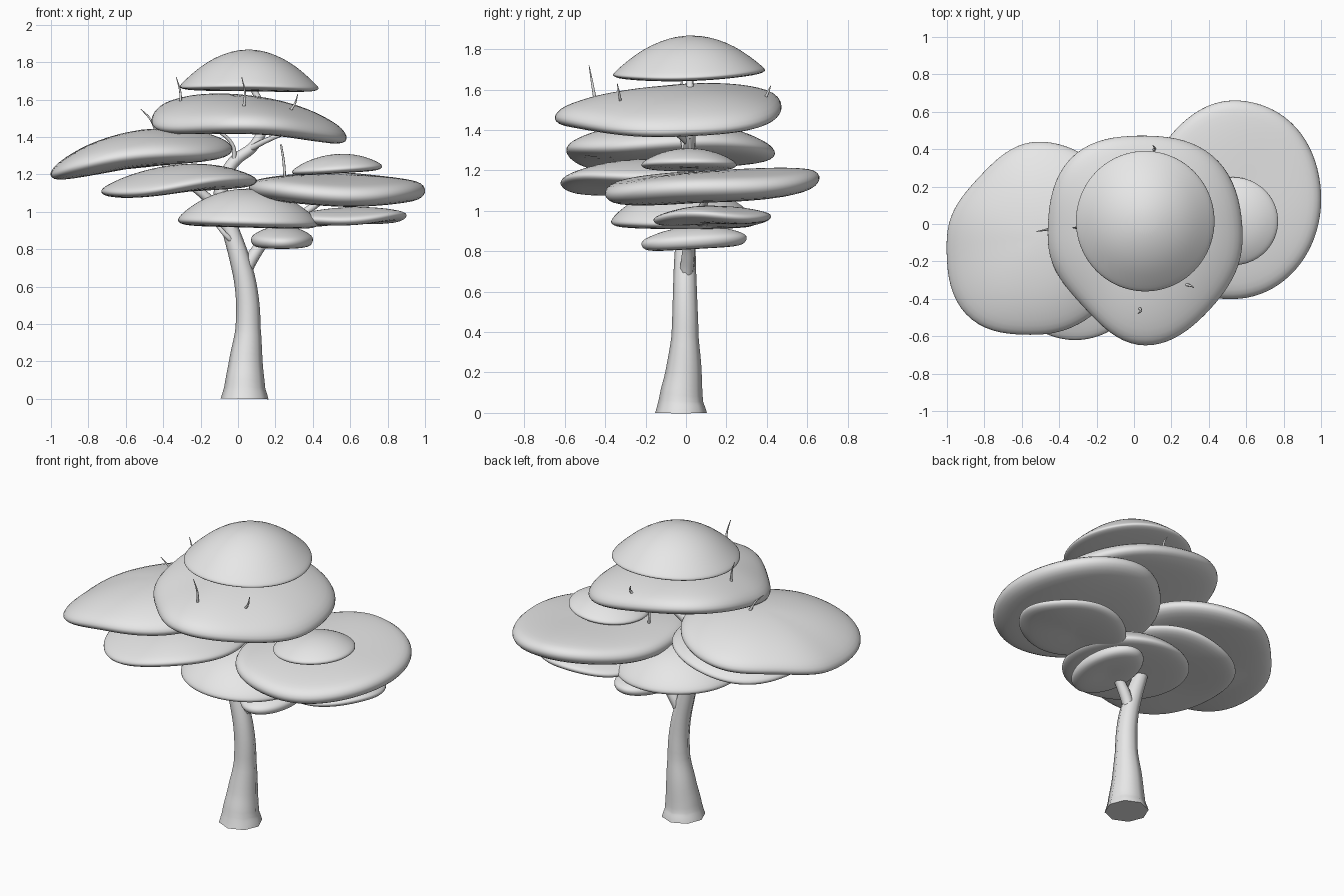
import bpy, bmesh, math

cube = bpy.data.objects.get("Cube")
if cube:
    bpy.data.objects.remove(cube, do_unlink=True)

# One plain colour for the whole tree
grey = bpy.data.materials.new("light_grey")
grey.use_nodes = True
grey.diffuse_color = (0.8, 0.8, 0.8, 1)
grey.node_tree.nodes["Principled BSDF"].inputs["Base Color"].default_value = (0.8, 0.8, 0.8, 1)


def add_object(name, mesh):
    obj = bpy.data.objects.new(name, mesh)
    bpy.context.collection.objects.link(obj)
    mesh.materials.clear()
    mesh.materials.append(grey)
    for poly in mesh.polygons:
        poly.use_smooth = True
    return obj


# Cross-section of a foliage pad: radius and height, domed top, flatter base
PROFILE = [(0.25, 0.95), (0.5, 0.79), (0.7, 0.57), (0.86, 0.32), (0.965, 0.12), (1.015, -0.15),
           (1, -0.5), (0.94, -0.8), (0.8, -0.95), (0.5, -1), (0.25, -0.95)]
SEGMENTS = 40


def outline(angle, diagonals):
    """Radius factor: 1 on the axes, eased to a diagonal factor in each quadrant."""
    quadrant = int(angle / (math.pi / 2)) % 4
    return 1 + (diagonals[quadrant] - 1) * math.sin(2 * angle) ** 2


def foliage(name, x, y, z, half_x, half_y, dome, belly,
            tilt_x=0, tilt_y=0, bend_x=0, bend_y=0, twist=0, ripple=0,
            diagonals=(1, 1, 1, 1), steepness=1):
    bm = bmesh.new()

    def vert(r, t, angle):
        f = r * outline(angle, diagonals)
        u, v = f * math.cos(angle), f * math.sin(angle)
        lift = tilt_x * u + tilt_y * v + bend_x * u * u + bend_y * v * v + twist * u * v
        lift += ripple * r * r * math.sin(3 * angle + x * 5)
        height = dome * t ** steepness if t > 0 else belly * t
        return bm.verts.new((x + u * half_x, y + v * half_y, z + lift + height))

    angles = [i * math.tau / SEGMENTS for i in range(SEGMENTS)]
    rings = [[vert(r, t, a) for a in angles] for r, t in PROFILE]
    crown, base = vert(0, 1, 0), vert(0, -0.9, 0)
    for i in range(SEGMENTS):
        j = (i + 1) % SEGMENTS
        bm.faces.new((crown, rings[0][i], rings[0][j]))
        bm.faces.new((base, rings[-1][j], rings[-1][i]))
        for upper, lower in zip(rings, rings[1:]):
            bm.faces.new((upper[i], lower[i], lower[j], upper[j]))
    bmesh.ops.recalc_face_normals(bm, faces=bm.faces)
    mesh = bpy.data.meshes.new(name)
    bm.to_mesh(mesh)
    bm.free()
    obj = add_object(name, mesh)
    obj.modifiers.new("smooth", "SUBSURF").levels = 1
    obj.modifiers["smooth"].render_levels = 1


# Foliage layers from the top down
foliage("crown_foliage", 0.06, 0.015, 1.67, 0.37, 0.375, 0.2, 0.025,
        tilt_x=-0.005, tilt_y=0.012, bend_y=0.02, steepness=1.15)
foliage("upper_foliage", 0.06, -0.09, 1.51, 0.52, 0.56, 0.11, 0.075,
        tilt_x=-0.045, tilt_y=0.035, bend_x=-0.055, bend_y=-0.005, twist=-0.045, ripple=0.01,
        diagonals=(1.07, 1.1, 0.89, 0.93), steepness=0.7)
foliage("right_upper_foliage", -0.515, -0.075, 1.3, 0.485, 0.515, 0.14, 0.065,
        tilt_x=0.06, bend_x=-0.015, bend_y=0.01, ripple=-0.012,
        diagonals=(1, 0.9, 1.12, 1), steepness=0.85)
foliage("left_small_foliage", 0.53, 0.015, 1.235, 0.24, 0.235, 0.075, 0.03, tilt_x=0.015)
foliage("right_lower_foliage", -0.315, -0.16, 1.15, 0.415, 0.46, 0.105, 0.05,
        tilt_x=0.04, ripple=0.012, diagonals=(1, 1.04, 1, 1))
foliage("left_foliage", 0.53, 0.13, 1.125, 0.47, 0.53, 0.075, 0.085,
        tilt_x=-0.01, tilt_y=0.03, bend_x=0.015, bend_y=0.02, ripple=0.01,
        diagonals=(1.02, 0.96, 1.07, 1), steepness=0.6)
foliage("middle_foliage", 0.055, -0.01, 0.955, 0.375, 0.36, 0.17, 0.04, tilt_x=-0.01)
foliage("left_lower_foliage", 0.575, 0.13, 0.975, 0.325, 0.29, 0.05, 0.045,
        tilt_x=0.015, ripple=0.01)
foliage("lowest_foliage", 0.235, 0.04, 0.865, 0.165, 0.26, 0.06, 0.055, tilt_y=0.015)


def limb(name, points):
    """Tapered eight-sided tube through (x, y, z, radius) points."""
    curve = bpy.data.curves.new(name + "_path", "CURVE")
    curve.dimensions = "3D"
    curve.bevel_depth = 1
    curve.bevel_resolution = 2
    curve.resolution_u = 5
    curve.use_fill_caps = True
    spline = curve.splines.new("BEZIER")
    spline.bezier_points.add(len(points) - 1)
    for bp, (x, y, z, r) in zip(spline.bezier_points, points):
        bp.co = (x, y, z)
        bp.radius = r
        bp.handle_left_type = bp.handle_right_type = "AUTO"
    path = bpy.data.objects.new(name + "_path", curve)
    bpy.context.collection.objects.link(path)
    bpy.context.view_layer.update()
    graph = bpy.context.evaluated_depsgraph_get()
    mesh = bpy.data.meshes.new_from_object(path.evaluated_get(graph))
    bpy.data.objects.remove(path, do_unlink=True)
    obj = add_object(name, mesh)
    bpy.ops.object.select_all(action="DESELECT")
    obj.select_set(True)
    bpy.context.view_layer.objects.active = obj
    bpy.ops.object.shade_smooth_by_angle(angle=math.radians(50))


# Trunk and main boughs
limb("trunk", [(0.035, -0.025, 0, 0.128), (0.036, -0.025, 0.06, 0.11), (0.042, -0.012, 0.2, 0.09),
               (0.054, -0.005, 0.38, 0.067), (0.045, -0.005, 0.58, 0.06), (0.008, -0.005, 0.75, 0.054),
               (-0.045, 0, 0.92, 0.045), (-0.09, 0, 1.08, 0.04), (-0.08, 0, 1.2, 0.034)])
limb("left_bough", [(0.03, 0, 0.66, 0.035), (0.08, 0.01, 0.76, 0.035), (0.16, 0.02, 0.86, 0.028),
                    (0.32, 0.06, 0.97, 0.024), (0.5, 0.12, 1.1, 0.015)])
limb("upper_bough", [(-0.08, 0, 1.18, 0.034), (-0.02, 0.01, 1.27, 0.032), (0.09, 0.02, 1.36, 0.028),
                     (0.14, 0.02, 1.5, 0.022), (0.06, 0.02, 1.7, 0.015)])
limb("right_bough", [(-0.07, 0, 0.98, 0.03), (-0.17, -0.03, 1.08, 0.026),
                     (-0.3, -0.06, 1.18, 0.02), (-0.45, -0.08, 1.3, 0.014)])
limb("front_bough", [(0.05, 0.02, 1.33, 0.018), (0.17, -0.05, 1.39, 0.014), (0.3, -0.1, 1.44, 0.01)])
limb("side_bough", [(-0.02, 0, 1.26, 0.014), (-0.03, -0.02, 1.36, 0.01), (-0.13, -0.05, 1.45, 0.008)])
limb("small_bough", [(0.25, 0.02, 1.16, 0.008), (0.245, 0.02, 1.26, 0.007), (0.23, 0.02, 1.36, 0.005)])
limb("lower_spur", [(0.0, 0, 0.82, 0.02), (-0.06, -0.04, 0.87, 0.014), (-0.12, -0.04, 0.94, 0.01)])

# Thin twigs: base and tip of each
TWIGS = [((-0.31, -0.02, 1.55), (-0.33, -0.02, 1.72)), ((-0.44, -0.02, 1.44), (-0.52, -0.04, 1.55)),
         ((0.26, -0.32, 1.52), (0.32, -0.34, 1.63)), ((0.03, -0.45, 1.55), (0.02, -0.48, 1.72)),
         ((0.1, 0.39, 1.55), (0.1, 0.42, 1.62))]
for i, (start, tip) in enumerate(TWIGS):
    middle = [(a + b) / 2 for a, b in zip(start, tip)]
    middle[0] += 0.012
    limb(f"twig_{i + 1}", [(*start, 0.009), (*middle, 0.006), (*tip, 0.002)])
